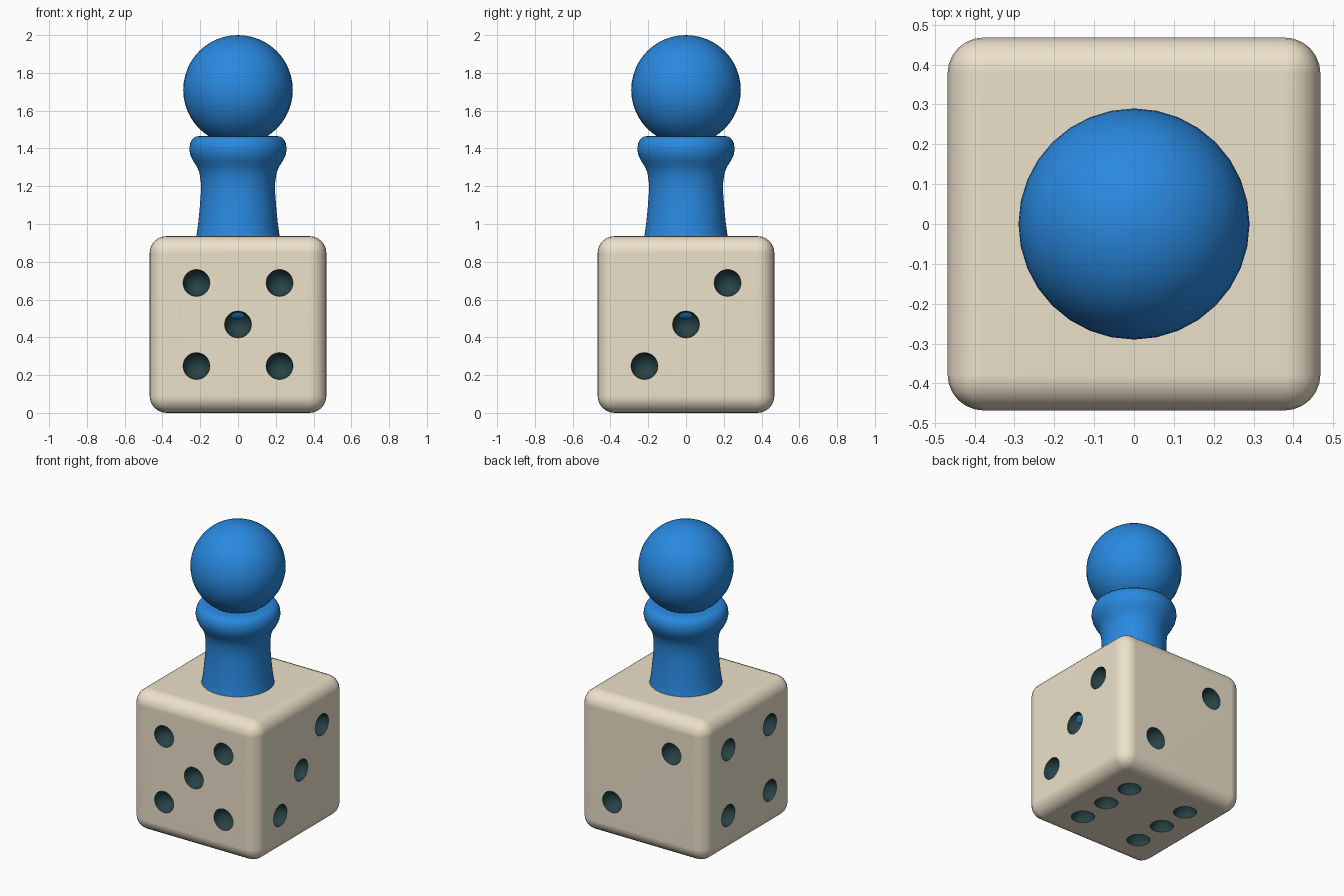
import bpy, bmesh
from math import radians, sin, cos, pi
from mathutils import Vector, Matrix

if "Cube" in bpy.data.objects:
    bpy.data.objects.remove(bpy.data.objects["Cube"])

H = 0.468    # half the die size
P = 0.22     # pip spacing
R = 0.071    # pip radius


def material(name, colour):
    m = bpy.data.materials.new(name)
    m.diffuse_color = (*colour, 1)
    m.use_nodes = True
    m.node_tree.nodes["Principled BSDF"].inputs["Base Color"].default_value = m.diffuse_color
    return m


ivory = material("ivory", (0.84, 0.75, 0.59))
dark = material("dark_teal", (0.02, 0.055, 0.06))
blue = material("blue", (0.022, 0.25, 0.74))


def to_object(bm, name, mats):
    me = bpy.data.meshes.new(name)
    bm.to_mesh(me)
    bm.free()
    for m in mats:
        me.materials.append(m)
    ob = bpy.data.objects.new(name, me)
    bpy.context.collection.objects.link(ob)
    return ob


def smooth(ob, angle=40):
    bpy.ops.object.select_all(action='DESELECT')
    ob.select_set(True)
    bpy.context.view_layer.objects.active = ob
    bpy.ops.object.shade_smooth_by_angle(angle=radians(angle))


# Die body: rounded cube
bm = bmesh.new()
bmesh.ops.create_cube(bm, size=2 * H, matrix=Matrix.Translation((0, 0, H)))
bmesh.ops.bevel(bm, geom=bm.edges[:], offset=0.09, segments=6, profile=0.5,
                affect='EDGES', clamp_overlap=True)
die = to_object(bm, "die", [ivory, dark])

# Pip cutter: small spheres on every face (normal, right axis, up axis, spots)
corners = [(a, b) for a in (-1, 1) for b in (-1, 1)]
diagonal = [(-1, -1), (1, 1)]
X, Y, Z = Vector((1, 0, 0)), Vector((0, 1, 0)), Vector((0, 0, 1))
faces = [
    (-Y, X, Z, corners + [(0, 0)]),
    (X, Y, Z, diagonal + [(0, 0)]),
    (Y, -X, Z, diagonal),
    (-X, -Y, Z, corners),
    (-Z, X, Y, corners + [(-1, 0), (1, 0)]),
    (Z, X, Y, [(0, 0)]),
]
bm = bmesh.new()
for n, u, v, spots in faces:
    turn = n.to_track_quat('Z', 'Y').to_matrix().to_4x4()
    for a, b in spots:
        at = Vector((0, 0, H)) + n * (H + 0.0005) + u * a * P + v * b * P
        bmesh.ops.create_uvsphere(bm, u_segments=32, v_segments=16, radius=R,
                                  matrix=Matrix.Translation(at) @ turn)
for f in bm.faces:
    f.material_index = 1
cutter = to_object(bm, "pip_cutter", [ivory, dark])
cutter.hide_render = True

# Carve the pips
cut = die.modifiers.new("pips", 'BOOLEAN')
cut.operation = 'DIFFERENCE'
cut.solver = 'EXACT'
cut.object = cutter
bpy.context.view_layer.objects.active = die
bpy.ops.object.modifier_apply(modifier=cut.name)
bpy.data.objects.remove(cutter)
smooth(die)
wn = die.modifiers.new("flat_sides", 'WEIGHTED_NORMAL')
wn.keep_sharp = True

# Pawn body: lathed profile, its base rim buried in the die
rim = [(0.377 + 0.07 * cos(t), 0.56 + 0.07 * sin(t))
       for t in [-pi / 2 + pi * i / 10 for i in range(11)]]
profile = [(0, 0.49)] + rim + [
    (0.33, 0.65), (0.28, 0.73), (0.245, 0.83), (0.22, 0.94), (0.211, 1.0),
    (0.203, 1.08), (0.197, 1.16), (0.197, 1.22), (0.204, 1.27), (0.218, 1.305),
    (0.238, 1.335), (0.252, 1.365), (0.258, 1.395), (0.254, 1.425),
    (0.243, 1.448), (0.226, 1.462), (0.205, 1.466), (0, 1.466)]
bm = bmesh.new()
vs = [bm.verts.new((r, 0, z)) for r, z in profile]
es = [bm.edges.new(e) for e in zip(vs, vs[1:])]
bmesh.ops.spin(bm, geom=vs + es, axis=(0, 0, 1), cent=(0, 0, 0),
               angle=2 * pi, steps=64)
bmesh.ops.remove_doubles(bm, verts=bm.verts[:], dist=1e-4)
bmesh.ops.recalc_face_normals(bm, faces=bm.faces[:])
smooth(to_object(bm, "pawn_body", [blue]))

# Pawn head
bm = bmesh.new()
bmesh.ops.create_uvsphere(bm, u_segments=32, v_segments=24, radius=0.29,
                          matrix=Matrix.Translation((0, 0, 1.71)))
smooth(to_object(bm, "pawn_head", [blue]))
